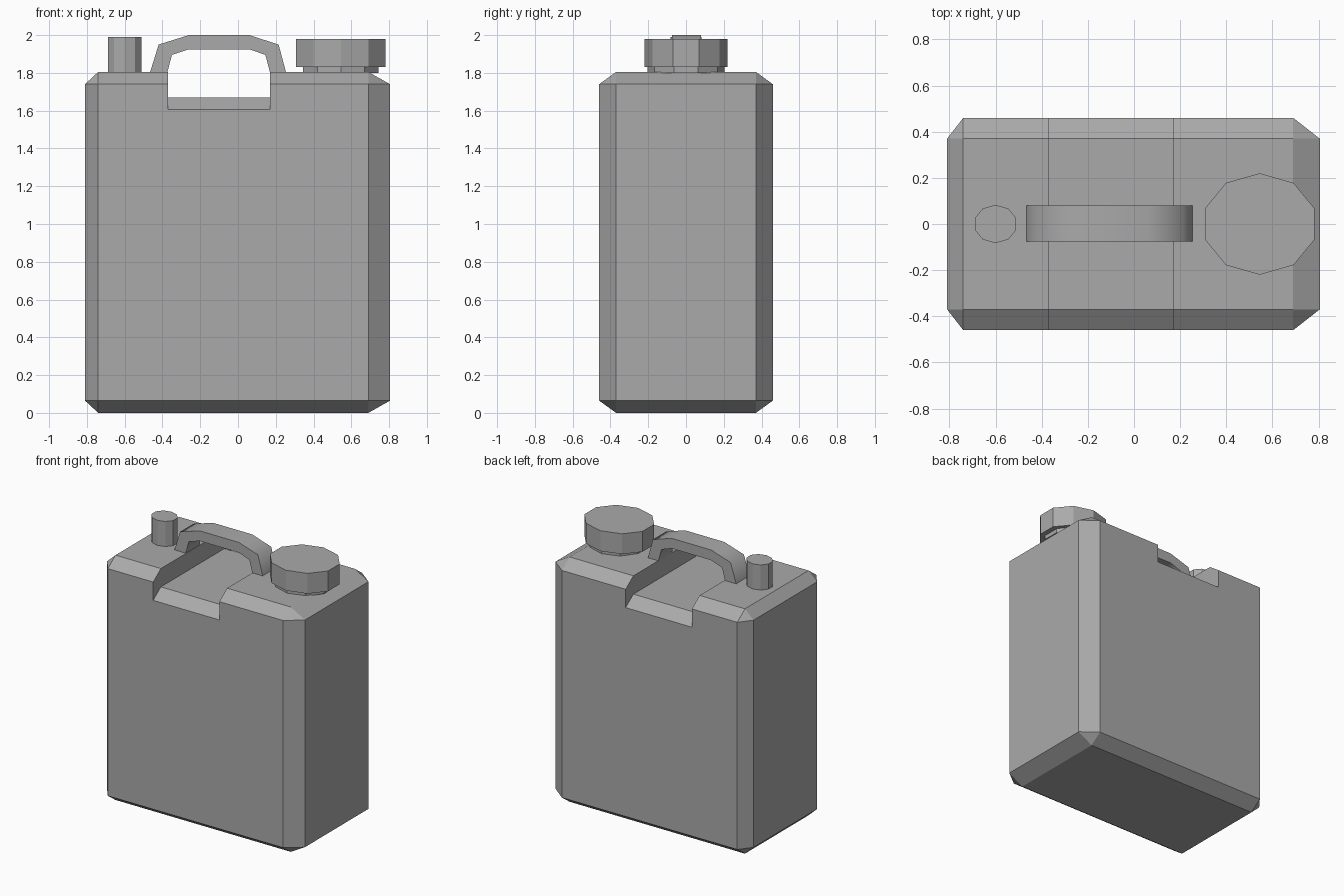
import bpy, bmesh, math

if "Cube" in bpy.data.objects:
    bpy.data.objects.remove(bpy.data.objects["Cube"])

grey = bpy.data.materials.new("plain grey")
grey.use_nodes = True
GREY = (0.4, 0.4, 0.4, 1)
grey.diffuse_color = GREY
grey.node_tree.nodes["Principled BSDF"].inputs["Base Color"].default_value = GREY


def loft(name, rings, smooth=None):
    """Skin a row of closed rings, cap both ends and make an object."""
    bm = bmesh.new()
    rows = [[bm.verts.new(p) for p in ring] for ring in rings]
    n = len(rows[0])
    for a, b in zip(rows, rows[1:]):
        for i in range(n):
            j = (i + 1) % n
            bm.faces.new((a[i], a[j], b[j], b[i]))
    bm.faces.new(rows[0][::-1])
    bm.faces.new(rows[-1])
    bmesh.ops.remove_doubles(bm, verts=bm.verts, dist=0.0005)
    bmesh.ops.recalc_face_normals(bm, faces=bm.faces)
    mesh = bpy.data.meshes.new(name)
    bm.to_mesh(mesh)
    bm.free()
    mesh.materials.append(grey)
    obj = bpy.data.objects.new(name, mesh)
    bpy.context.collection.objects.link(obj)
    if smooth:
        bpy.ops.object.select_all(action="DESELECT")
        obj.select_set(True)
        bpy.context.view_layer.objects.active = obj
        bpy.ops.object.shade_smooth_by_angle(angle=math.radians(smooth))
    return obj


def section(x, top, end=False):
    """Chamfered body cross-section; at the ends only the flat panel is left."""
    inner = 0.37
    outer = inner if end else 0.46
    shoulder = top if end else top - 0.065
    low = 0.065
    base = low if end else 0
    half = [(inner, base), (outer, low), (outer, shoulder), (inner, top)]
    return [(x, y, z) for y, z in half] + [(x, -y, z) for y, z in half[::-1]]


def prism(name, x, rx, ry, z0, z1, sides=10):
    """Upright prism with a corner pointing to the front and back."""
    turns = [math.tau * i / sides + math.pi / 2 for i in range(sides)]
    return loft(name, [[(x + rx * math.cos(t), ry * math.sin(t), z) for t in turns]
                       for z in (z0, z1)])


# Can body with chamfered edges and a notch under the handle
TOP, NOTCH = 1.805, 1.67
loft("can_body", [
    section(-0.81, 1.74, True), section(-0.74, TOP),
    section(-0.37, TOP), section(-0.37, NOTCH),
    section(0.17, NOTCH), section(0.17, TOP),
    section(0.69, TOP), section(0.805, 1.74, True)])

# Arched carrying handle
outer = [(-0.465, 1.805), (-0.42, 1.95), (-0.26, 2.0), (0.06, 2.0), (0.215, 1.95), (0.255, 1.8)]
inner = [(-0.375, 1.8), (-0.35, 1.895), (-0.26, 1.925), (0.06, 1.925), (0.145, 1.895), (0.17, 1.8)]
loft("carrying_handle",
     [[(ox, -0.075, oz), (ox, 0.08, oz), (ix, 0.08, iz), (ix, -0.075, iz)]
      for (ox, oz), (ix, iz) in zip(outer, inner)], smooth=60)

# Large screw cap on its neck
prism("cap_neck", 0.545, 0.21, 0.205, 1.8, 1.84)
prism("screw_cap", 0.545, 0.249, 0.22, 1.83, 1.98)

# Small vent spout
prism("vent_spout", -0.6, 0.094, 0.083, 1.79, 1.99)
